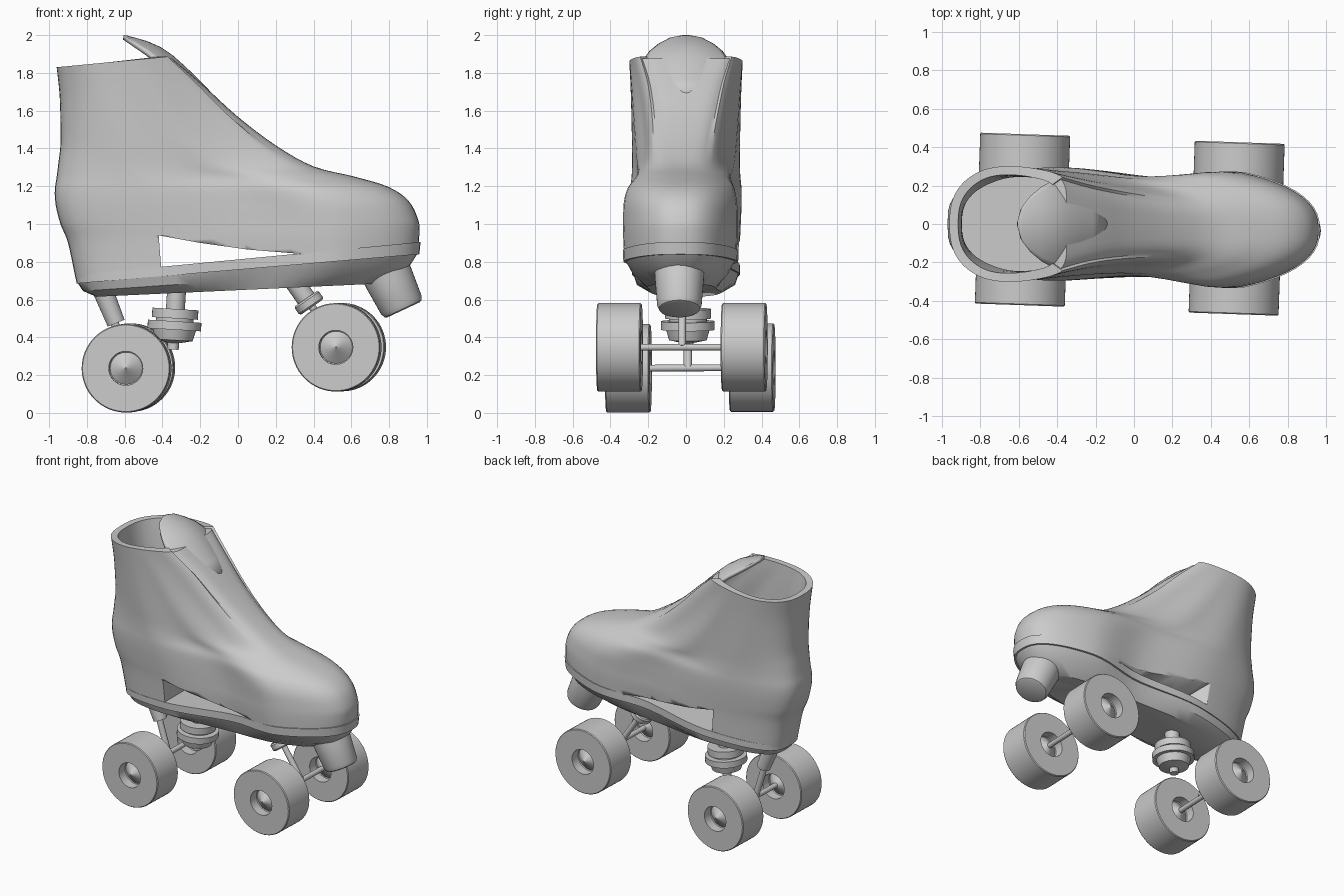
import bpy, bmesh, math
from mathutils import Vector

if "Cube" in bpy.data.objects:
    bpy.data.objects.remove(bpy.data.objects["Cube"])

gray = bpy.data.materials.new("plain_gray")
gray.use_nodes = True
gray.diffuse_color = (0.6, 0.6, 0.6, 1)
gray.node_tree.nodes["Principled BSDF"].inputs["Base Color"].default_value = (0.6, 0.6, 0.6, 1)
N = 72


def finish(name, bm, angle=35):
    bmesh.ops.recalc_face_normals(bm, faces=bm.faces[:])
    mesh = bpy.data.meshes.new(name)
    bm.to_mesh(mesh)
    bm.free()
    mesh.materials.append(gray)
    ob = bpy.data.objects.new(name, mesh)
    bpy.context.collection.objects.link(ob)
    bpy.ops.object.select_all(action='DESELECT')
    ob.select_set(True)
    bpy.context.view_layer.objects.active = ob
    bpy.ops.object.shade_smooth_by_angle(angle=math.radians(angle))
    return ob


def skin(name, rings, angle=35):
    """Closed skin through equal rings, capped at both ends."""
    bm = bmesh.new()
    vs = [[bm.verts.new(p) for p in r] for r in rings]
    for a, b in zip(vs, vs[1:]):
        for i in range(len(a)):
            j = (i + 1) % len(a)
            bm.faces.new((a[i], a[j], b[j], b[i]))
    bm.faces.new(vs[0])
    bm.faces.new(vs[-1])
    return finish(name, bm, angle)


def smooth(a, b, t):
    t = min(max(t, 0), 1)
    return a + (b - a) * t * t * (3 - 2 * t)


def foot_ring(level, inset=0):
    """Shoe-shaped outline: heel, waist and ball half-widths, blunt front."""
    xb, zb, xf, zf, heel, waist, ball, blunt, step = level
    xb, xf = xb + inset, xf - inset * 1.3
    round_heel = .85 - .13 * (xf - xb)     # shorter rings get a rounder back
    pts = []
    for i in range(N):
        a = 2 * math.pi * i / N
        u = (1 - math.cos(a)) / 2
        x, z = xb + (xf - xb) * u, zb + (zf - zb) * u
        w = smooth(heel, waist, (u - .25) / .3) if u < .55 else smooth(waist, ball, (u - .55) / .25)
        s = abs(math.sin(a))
        half = (w - inset) * (s ** (round_heel if u < .5 else blunt) if s > 1e-6 else 0)
        y = math.copysign(half, math.sin(a)) - smooth(0, .03, (x + .3) / .8)
        if u > .94:                        # recessed tongue between the side flaps
            x, z = x - step * .8, z - step * .5
        pts.append((x, y, z))
    return pts


def refine(levels, n=4):
    """Catmull-Rom steps between levels."""
    out = []
    for i in range(len(levels) - 1):
        p = [levels[min(max(k, 0), len(levels) - 1)] for k in range(i - 1, i + 3)]
        for k in range(n):
            t = k / n
            out.append([b + .5 * t * (c - a + t * (2 * a - 5 * b + 4 * c - d + t * (3 * (b - c) + d - a)))
                        for a, b, c, d in zip(*p)])
    return out + [levels[-1]]


def lathe(name, profile, origin, axis, n=40):
    """Turn (radius, distance) pairs about an axis."""
    q = Vector(axis).to_track_quat('Z', 'Y')
    o = Vector(origin)
    return skin(name, [[o + q @ Vector((r * math.cos(2 * math.pi * i / n), r * math.sin(2 * math.pi * i / n), h))
                        for i in range(n)] for r, h in profile])


def rod(name, a, b, r, r2=None):
    d = Vector(b) - Vector(a)
    return lathe(name, [(r, 0), (r2 or r, d.length)], a, d, 24)


# Boot: back x, back z, front x, front z, heel, waist, ball, bluntness, tongue step
boot_levels = [
    (-.86, .71, .955, .88, .30, .25, .345, .82, 0),
    (-.90, .90, .96, .95, .305, .26, .35, .82, 0),
    (-.94, 1.0, .955, 1.02, .31, .26, .35, .82, 0),
    (-.965, 1.1, .905, 1.12, .315, .26, .345, .8, 0),
    (-.97, 1.18, .80, 1.195, .315, .26, .32, .78, 0),
    (-.96, 1.25, .62, 1.25, .31, .25, .27, .72, 0),
    (-.95, 1.33, .40, 1.305, .305, .26, .235, .62, 0),
    (-.94, 1.42, .21, 1.42, .305, .27, .23, .57, .01),
    (-.94, 1.55, .01, 1.58, .305, .28, .245, .5, .018),
    (-.945, 1.69, -.17, 1.75, .305, .29, .27, .42, .022),
    (-.96, 1.83, -.33, 1.89, .305, .30, .295, .28, .025)]
fine = refine(boot_levels)
rings = [foot_ring(l) for l in fine]
inner = [foot_ring(l, .045) for l in reversed(fine[32:])]
floor = [(x, y, 1.0) for x, y, z in inner[-1]]
boot = skin("boot", rings + inner + [floor], 40)

# Arch gap cut between boot and sole
bm = bmesh.new()
outline = [(-.42, .94), (-.2, .90), (.05, .865), (.33, .842), (.33, .78), (-.40, .68)]
face = bm.faces.new([bm.verts.new((x, -.6, z)) for x, z in outline])
ext = bmesh.ops.extrude_face_region(bm, geom=[face])
bmesh.ops.translate(bm, vec=(0, 1.2, 0), verts=[v for v in ext["geom"] if isinstance(v, bmesh.types.BMVert)])
cutter = finish("arch_cutter", bm)
cutter.hide_render = True
cutter.hide_viewport = True
cut = boot.modifiers.new("arch_gap", 'BOOLEAN')
cut.object, cut.operation, cut.solver = cutter, 'DIFFERENCE', 'EXACT'

# Tongue rising from the instep and curling back: x, z, half-width, backward and downward bow
bm = bmesh.new()
rows = []
for x, z, w, back, down in [(-.13, 1.685, .16, 1.3, .9), (-.21, 1.768, .19, 1.3, .9), (-.28, 1.835, .21, 1.1, .9),
                            (-.345, 1.893, .235, .7, 1.1), (-.41, 1.937, .225, .3, 1.3),
                            (-.48, 1.968, .195, 0, 1.4), (-.54, 1.985, .145, 0, 1.4),
                            (-.585, 1.997, .085, 0, 1.4), (-.605, 2.0, .02, 0, 1.4)]:
    ys = [w * k / 8 for k in range(-8, 9)]
    rows.append([bm.verts.new((x - back * y * y, y, z - down * y * y)) for y in ys])
for a, b in zip(rows, rows[1:]):
    for i in range(16):
        bm.faces.new((a[i], a[i + 1], b[i + 1], b[i]))
tongue = finish("tongue", bm, 50)
if sum(p.normal.z for p in tongue.data.polygons) < 0:
    tongue.data.flip_normals()
sol = tongue.modifiers.new("thickness", 'SOLIDIFY')
sol.thickness = .025

# Sole slab and the tapered plate under it
skin("sole", [foot_ring(l) for l in [
    (-.855, .685, .96, .84, .305, .25, .35, .82, 0),
    (-.86, .73, .967, .905, .305, .25, .353, .82, 0)]])
skin("under_plate", [foot_ring(l) for l in [
    (-.75, .615, .76, .685, .20, .18, .20, .75, 0),
    (-.82, .645, .90, .765, .28, .21, .29, .78, 0),
    (-.85, .69, .955, .85, .30, .24, .34, .82, 0)]])

# Toe stop
lathe("toe_stop", [(.134, 0), (.13, .08), (.118, .235), (.108, .258), (.095, .264)],
      (.765, -.035, .785), (.42, 0, -.9))

# Wheels with recessed hubs, and axles
half_wheel = [(.004, .105), (.085, .045), (.09, .05), (.09, .117), (.229, .117), (.234, .111)]
wheel = half_wheel + [(r, -h) for r, h in reversed(half_wheel)]
for name, right, left in [("rear", (-.59, -.305, .236), (-.57, .35, .24)),
                          ("front", (.522, -.352, .347), (.546, .308, .348))]:
    axis = Vector((.035, 1, 0))
    lathe(name + "_right_wheel", wheel, right, axis, 64)
    lathe(name + "_left_wheel", wheel, left, axis, 64)
    rod(name + "_axle", right, left, .018)

# Struts from plate to axles
rod("rear_strut", (-.72, .01, .66), (-.645, .01, .475), .055, .048)
rod("rear_strut_pin", (-.66, .01, .5), (-.58, .01, .24), .022)
rod("front_strut", (.28, -.02, .72), (.385, -.02, .57), .052)
lathe("front_strut_collar", [(.07, 0), (.078, .01), (.078, .045), (.068, .055)], (.36, -.02, .605), (.55, 0, -.8))
rod("front_strut_pin", (.38, -.02, .58), (.535, -.02, .348), .02)

# Turned cushion stack
lathe("cushion", [(.05, -.1), (.05, .02), (.122, .02), (.122, .07), (.1, .07), (.1, .085), (.142, .085),
                  (.142, .13), (.115, .13), (.1, .185), (.03, .2), (.03, .235)],
      (-.33, .01, .57), (-.06, 0, -1))
